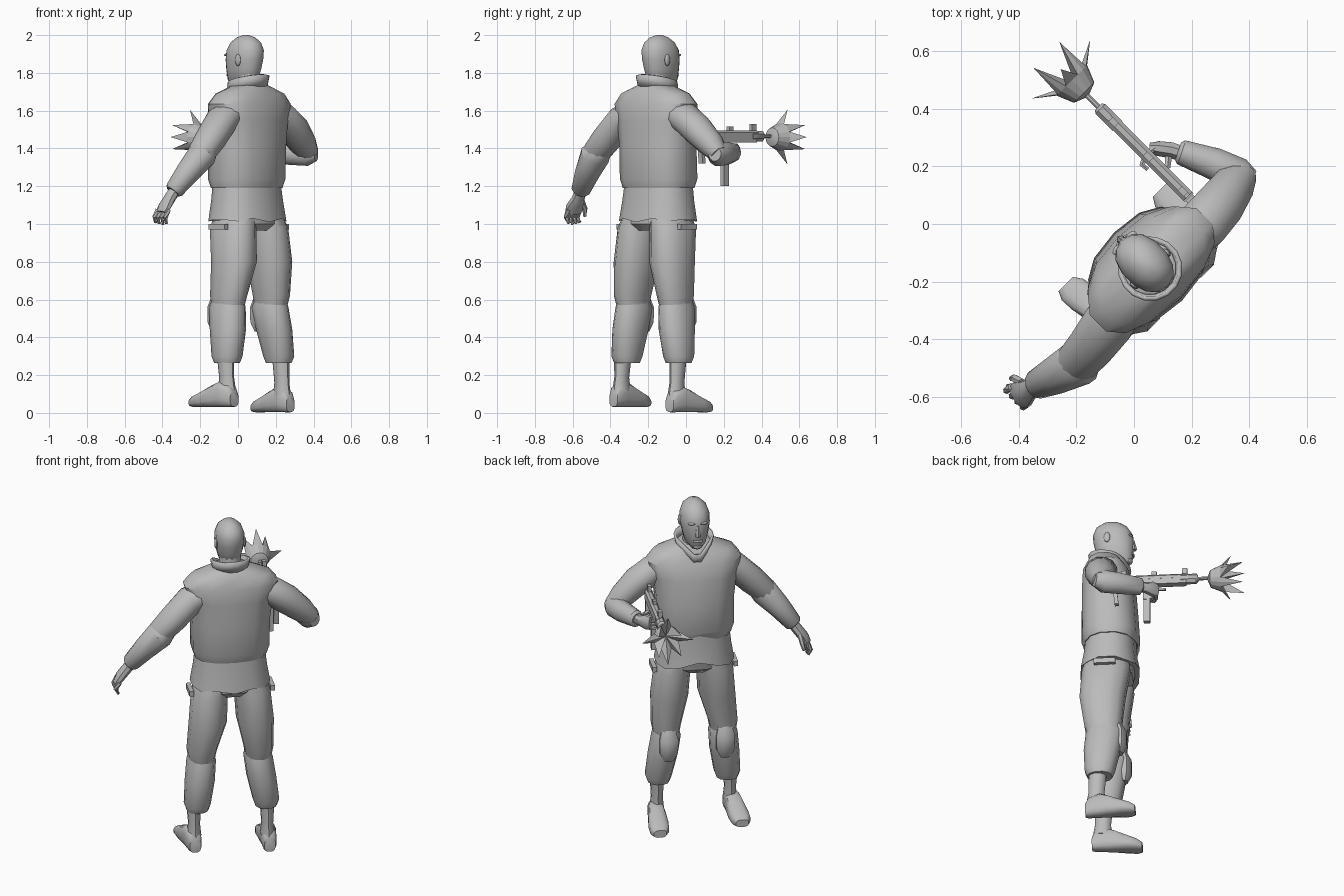
import bpy, bmesh, math
from mathutils import Vector, Matrix

cube = bpy.data.objects.get("Cube")
if cube:
    bpy.data.objects.remove(cube)

grey = bpy.data.materials.new("plain grey")
grey.use_nodes = True
grey.diffuse_color = (0.5, 0.5, 0.5, 1)
grey.node_tree.nodes["Principled BSDF"].inputs["Base Color"].default_value = (0.5, 0.5, 0.5, 1)

TURN = Matrix.Rotation(math.radians(45), 4, 'Z')   # local +y is where the figure looks
X, Y, Z = Vector((1, 0, 0)), Vector((0, 1, 0)), Vector((0, 0, 1))


def finish(name, bm, angle=38):
    """Turn the part into place, shade it smooth with sharp creases and link it."""
    bmesh.ops.recalc_face_normals(bm, faces=bm.faces)
    for f in bm.faces:
        f.smooth = True
    for e in bm.edges:
        if len(e.link_faces) == 2 and e.calc_face_angle(0) > math.radians(angle):
            e.smooth = False
    bm.transform(TURN)
    me = bpy.data.meshes.new(name)
    bm.to_mesh(me)
    bm.free()
    me.materials.append(grey)
    ob = bpy.data.objects.new(name, me)
    bpy.context.collection.objects.link(ob)
    return ob


def loft(name, rings, n=12, plane=None, power=1.0, shape=None):
    """Skin rings of (x, y, z, half width, half depth), across a plane or along the path."""
    bm = bmesh.new()
    pts = [Vector(r[:3]) for r in rings]
    rows = []
    for i, r in enumerate(rings):
        if plane:
            e1, e2 = plane
        else:
            t = (pts[min(i + 1, len(pts) - 1)] - pts[max(i - 1, 0)]).normalized()
            e1 = t.cross(Z).normalized()
            e2 = e1.cross(t)
        row = []
        for k in range(n):
            a = 2 * math.pi * (k + 0.5) / n
            c, s = math.cos(a), math.sin(a)
            c = math.copysign(abs(c) ** power, c)
            s = math.copysign(abs(s) ** power, s)
            p = pts[i] + e1 * r[3] * c + e2 * r[4] * s
            row.append(bm.verts.new(shape(p, i, a) if shape else p))
        rows.append(row)
    for lo, hi in zip(rows, rows[1:]):
        for k in range(n):
            j = (k + 1) % n
            bm.faces.new((lo[k], lo[j], hi[j], hi[k]))
    bm.faces.new(rows[0])
    bm.faces.new(rows[-1])
    return finish(name, bm)


def box(name, at, size, tilt=0):
    bm = bmesh.new()
    bmesh.ops.create_cube(bm, size=1)
    bm.transform(Matrix.Translation(at) @ Matrix.Rotation(tilt, 4, 'X') @ Matrix.Diagonal((*size, 1)))
    return finish(name, bm)


def ball(name, at, size):
    bm = bmesh.new()
    bmesh.ops.create_uvsphere(bm, u_segments=10, v_segments=6, radius=1)
    bm.transform(Matrix.Translation(at) @ Matrix.Diagonal((*size, 1)))
    return finish(name, bm)


FLAT, ALONG = (X, Y), (X, Z)
MID = -0.07

# Vest, with a notch at the front of its lower edge
def vest_notch(p, i, a):
    if i == 0 and math.sin(a) > .98:
        p.z += 0.03
    return p

loft("vest", [(MID, -.135, 1.19, .205, .148), (MID, -.135, 1.24, .22, .163), (MID, -.14, 1.4, .222, .158),
              (MID, -.145, 1.55, .24, .152), (MID, -.155, 1.635, .268, .135), (MID, -.16, 1.69, .225, .108),
              (MID, -.16, 1.725, .12, .092), (MID, -.155, 1.74, .085, .078)], 14, FLAT, .82, vest_notch)

# Shirt tail below the vest, split in front
def tail_split(p, i, a):
    if i == 0:
        p.z += .04 if math.sin(a) > .98 else .01 * math.cos(6 * a)
    return p

loft("shirt_tail", [(MID, -.14, 1.02, .224, .166), (MID, -.138, 1.12, .207, .152),
                    (MID, -.135, 1.22, .195, .143)], 14, FLAT, .85, tail_split)
loft("pelvis", [(MID, -.15, .965, .1, .1), (MID, -.145, 1.0, .18, .135), (MID, -.14, 1.06, .195, .14)], 12, FLAT, .85)

# Collar, high behind and dipping to a V in front
bm = bmesh.new()
rows = [[], []]
for k in range(16):
    a = 2 * math.pi * (k + .5) / 16
    c, s = math.cos(a), math.sin(a)
    dip = max(0, s) ** 6
    for row, r, h in ((rows[0], .092, 1.705), (rows[1], .105, 1.77)):
        row.append(bm.verts.new((MID + c * r, -.15 + s * (r + .02 * dip), h - .022 * s - .055 * dip)))
for k in range(16):
    j = (k + 1) % 16
    bm.faces.new((rows[0][k], rows[0][j], rows[1][j], rows[1][k]))
collar = finish("collar", bm)
solid = collar.modifiers.new("thickness", 'SOLIDIFY')
solid.thickness = .014
solid.offset = 0

# Head with neck, face details and ears
loft("neck", [(MID, -.15, 1.66, .07, .075), (MID, -.145, 1.8, .058, .065)], 12, FLAT)
loft("head", [(MID, -.095, 1.735, .035, .07), (MID, -.107, 1.765, .06, .095), (MID, -.113, 1.82, .074, .106),
              (MID, -.118, 1.87, .082, .113), (MID, -.124, 1.92, .082, .112), (MID, -.128, 1.96, .068, .092),
              (MID, -.13, 1.988, .04, .055), (MID, -.13, 2.0, .012, .018)], 14, FLAT, .92)
loft("nose", [(MID, -.012, 1.822, .017, .022), (MID, -.012, 1.835, .016, .021), (MID, -.016, 1.885, .009, .012)], 6, FLAT)
loft("mouth", [(MID, -.014, 1.782, .026, .006), (MID, -.01, 1.789, .028, .008), (MID, -.014, 1.796, .026, .006)], 8, FLAT)
ball("chin", (MID, -.035, 1.752), (.03, .022, .018))
for side, tag in ((1, "right"), (-1, "left")):
    ball(tag + "_ear", (MID + side * .08, -.15, 1.868), (.01, .018, .032))
    ball(tag + "_brow", (MID + side * .03, -.024, 1.895), (.026, .015, .008))
    ball(tag + "_eye", (MID + side * .031, -.024, 1.875), (.013, .008, .006))

# Legs: trousers, knee bulge, bare ankle and shoe
def leg(tag, thigh, knee, cuff, ankle, heel, toe, lift):
    loft(tag + "_thigh", [(thigh * .75 + MID * .25, -.147, 1.05, .085, .125), (thigh * .9 + MID * .1, -.15, .98, .1, .138),
                          (thigh, -.17, .8, .104, .13), (knee, -.165, .62, .082, .108),
                          (knee, -.16, .54, .068, .09)], 12, FLAT, .9)
    loft(tag + "_shin", [(cuff, -.18, .265, .062, .07), (cuff, -.18, .30, .074, .085),
                         (knee * .6 + cuff * .4, -.17, .44, .082, .103), (knee, -.155, .56, .08, .108),
                         (knee, -.16, .61, .066, .085)], 12, FLAT, .9)
    loft(tag + "_knee_pad", [(knee, -.075, .43, .03, .02), (knee, -.075, .48, .055, .045),
                             (knee, -.075, .56, .057, .045), (knee, -.085, .62, .04, .025)], 8, FLAT)
    loft(tag + "_ankle", [(ankle, -.2, .09 + lift, .04, .055), (ankle, -.198, .16 + lift, .033, .045),
                          (ankle, -.19, .3, .042, .05)], 10, FLAT)
    profile = [(-.258, .045, .032, .04), (-.24, .06, .04, .058), (-.18, .071, .045, .069), (-.13, .062, .051, .06),
               (-.06, .045, .057, .042), (-.01, .034, .054, .032), (.02, .027, .036, .022)]
    loft(tag + "_shoe", [(heel + (toe - heel) * (y + .258) / .278, y, z + lift, w, h)
                         for y, z, w, h in profile], 12, ALONG, .68)

leg("left", -.2, -.235, -.262, -.283, -.285, -.315, .028)
leg("right", .065, .085, .125, .13, .135, .148, 0)
for x, tag in ((.16, "right"), (-.298, "left")):
    box(tag + "_pocket_flap", (x, -.15, .985), (.025, .12, .03))

# Left arm, hanging out to the side
loft("left_sleeve", [(-.22, -.17, 1.59, .08, .065), (-.3, -.18, 1.55, .092, .08), (-.4, -.195, 1.45, .084, .08),
                     (-.48, -.2, 1.37, .076, .07), (-.51, -.195, 1.34, .06, .055)], 12)
loft("left_forearm", [(-.43, -.2, 1.40, .06, .06), (-.475, -.205, 1.365, .083, .078), (-.56, -.18, 1.27, .068, .064),
                      (-.632, -.155, 1.18, .052, .05), (-.64, -.152, 1.17, .04, .04)], 12)
loft("left_hand", [(-.62, -.157, 1.19, .033, .03), (-.66, -.148, 1.135, .036, .03), (-.69, -.142, 1.095, .052, .028),
                   (-.708, -.137, 1.06, .048, .022)], 8)
for k in range(4):
    y = -.18 + k * .027
    loft("left_finger", [(-.7, y, 1.075, .014, .014), (-.72, y + .004, 1.035, .014, .013),
                         (-.705, y + .01, .998 + .005 * abs(k - 1), .009, .009)], 6)
loft("left_thumb", [(-.665, -.115, 1.12, .016, .016), (-.672, -.085, 1.08, .014, .014), (-.68, -.078, 1.04, .009, .009)], 6)

# Right arm, bent forward to hold the gun
loft("right_sleeve", [(.08, -.165, 1.59, .08, .065), (.165, -.17, 1.56, .092, .082), (.25, -.165, 1.5, .088, .083),
                      (.34, -.15, 1.42, .075, .07), (.392, -.147, 1.37, .05, .05)], 12)
loft("right_forearm", [(.4, -.185, 1.372, .035, .04), (.378, -.14, 1.372, .062, .066), (.345, -.05, 1.373, .058, .062),
                       (.292, .06, 1.378, .045, .05), (.287, .07, 1.378, .034, .036)], 12)
loft("right_hand", [(.298, .04, 1.378, .028, .028), (.272, .09, 1.38, .03, .032), (.245, .125, 1.385, .028, .045),
                    (.225, .15, 1.385, .018, .04)], 8)
for k in range(4):
    z = 1.352 + k * .021
    loft("right_finger", [(.24, .135, z, .012, .011), (.2, .142, z, .012, .011), (.165, .125, z, .011, .01),
                          (.168, .1, z, .008, .008)], 6)
loft("right_thumb", [(.25, .08, 1.41, .014, .014), (.225, .06, 1.415, .013, .013), (.185, .07, 1.415, .009, .009)], 6)

# Gun
GX = .2
box("receiver", (GX, .12, 1.455), (.042, .38, .045))
loft("receiver_top", [(GX, -.065, 1.475, .023, .023), (GX, .32, 1.475, .023, .023)], 8, ALONG)
loft("barrel_shroud", [(GX, .28, 1.465, .026, .03), (GX, .365, 1.465, .026, .03), (GX, .375, 1.465, .018, .02)], 8, ALONG)
loft("barrel", [(GX, .36, 1.465, .01, .01), (GX, .47, 1.465, .01, .01)], 8, ALONG)
box("magazine", (GX, .09, 1.3), (.026, .036, .2))
box("grip", (GX, .095, 1.39), (.034, .05, .1))
box("trigger_guard", (GX, .16, 1.405), (.012, .07, .01))
box("folded_stock", (GX, -.085, 1.38), (.03, .022, .12), .1)
box("stock_hinge", (GX, -.07, 1.445), (.034, .05, .025))
for y, h in ((-.04, .035), (.13, .022), (.3, .035)):
    box("sight", (GX, y, 1.495 + h / 2), (.022, .03, h))

# Muzzle flash: flared cup whose rim breaks into spikes
bm = bmesh.new()
SPIKES = 8
at = Vector((GX, 0, 1.46))
tip = bm.verts.new(at + Y * .425)
core = bm.verts.new(at + Y * .49)
back, rim, points = [], [], []
for k in range(SPIKES * 2):
    a = math.pi * (k - 1) / SPIKES
    d = Vector((math.cos(a), 0, math.sin(a)))
    back.append(bm.verts.new(at + d * .05 + Y * .445))
    rim.append(bm.verts.new(at + d * .075 + Y * .505))
    if k % 4 == 1:
        points.append(bm.verts.new(at + d * .145 + Y * .56))
    elif k % 4 == 3:
        points.append(bm.verts.new(at + d * .09 + Y * .63))
for k in range(SPIKES * 2):
    j = (k + 1) % (SPIKES * 2)
    bm.faces.new((tip, back[k], back[j]))
    bm.faces.new((back[k], back[j], rim[j], rim[k]))
for k in range(SPIKES):
    a, m, b = rim[2 * k], rim[2 * k + 1], rim[(2 * k + 2) % (SPIKES * 2)]
    bm.faces.new((a, m, points[k]))
    bm.faces.new((m, b, points[k]))
    bm.faces.new((core, a, points[k]))
    bm.faces.new((core, points[k], b))
finish("muzzle_flash", bm, 15)
